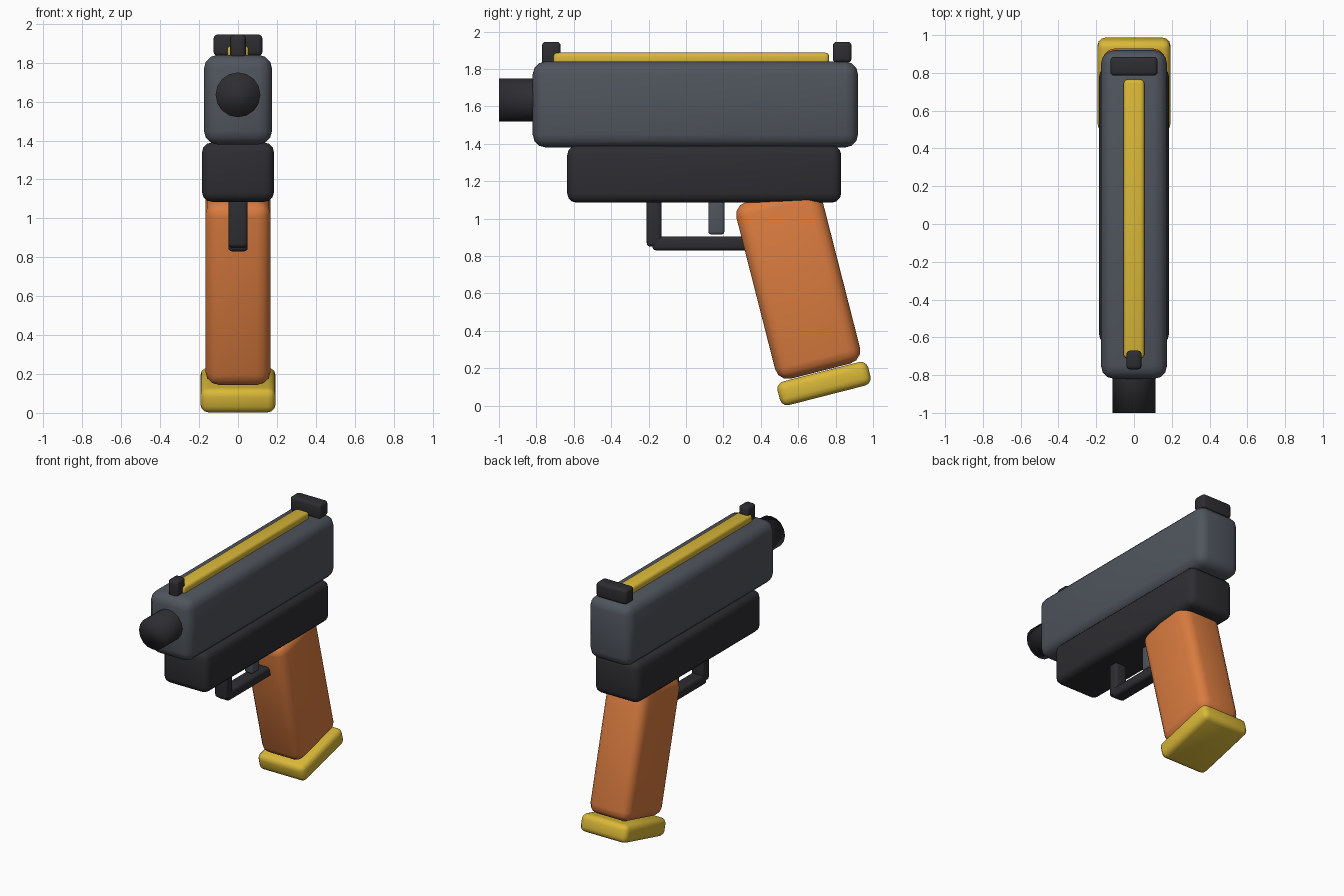
import bpy

default = bpy.data.objects.get("Cube")
if default:
    bpy.data.objects.remove(default, do_unlink=True)


def material(name, rgb):
    mat = bpy.data.materials.new(name)
    mat.use_nodes = True
    mat.diffuse_color = (*rgb, 1)
    bsdf = next(n for n in mat.node_tree.nodes if n.type == "BSDF_PRINCIPLED")
    bsdf.inputs["Base Color"].default_value = (*rgb, 1)
    return mat


slate = material("slate grey", (0.08, 0.09, 0.11))
black = material("soft black", (0.027, 0.027, 0.032))
orange = material("burnt orange", (0.7, 0.2, 0.05))
gold = material("gold", (0.7, 0.48, 0.04))

TILT = 0.25  # backward rake of the grip


def finish(obj, name, mat):
    obj.name = obj.data.name = name
    obj.data.materials.append(mat)
    bpy.ops.object.shade_smooth()
    return obj


def block(name, mat, width, y, z, length, height, bevel, tilt=0):
    """Rounded box centred on x = 0 at the given y and z."""
    bpy.ops.mesh.primitive_cube_add(size=1, location=(0, y, z), rotation=(tilt, 0, 0))
    obj = bpy.context.object
    obj.scale = (width, length, height)
    bpy.ops.object.transform_apply(location=False, rotation=False, scale=True)
    mod = obj.modifiers.new("rounded edges", "BEVEL")
    mod.width = bevel
    mod.segments = 3
    mod.limit_method = "NONE"
    return finish(obj, name, mat)


def span(name, mat, width, y0, y1, z0, z1, bevel):
    """Upright rounded box given by its extents."""
    return block(name, mat, width, (y0 + y1) / 2, (z0 + z1) / 2, y1 - y0, z1 - z0, bevel)


# Upper body
span("slide", slate, 0.35, -0.82, 0.92, 1.38, 1.84, 0.07)
span("frame", black, 0.37, -0.635, 0.83, 1.085, 1.39, 0.05)

# Barrel
bpy.ops.mesh.primitive_cylinder_add(vertices=16, radius=0.115, depth=0.4,
                                    location=(0, -0.8, 1.635), rotation=(1.5708, 0, 0))
finish(bpy.context.object, "barrel", black)

# Top rib and sights
span("top_rib", gold, 0.11, -0.71, 0.765, 1.82, 1.887, 0.02)
span("front_sight", black, 0.08, -0.77, -0.67, 1.82, 1.945, 0.02)
span("rear_sight", black, 0.25, 0.785, 0.885, 1.835, 1.945, 0.02)

# Trigger and its guard
span("trigger", slate, 0.07, 0.12, 0.205, 0.915, 1.12, 0.015)
span("guard_post", black, 0.1, -0.21, -0.13, 0.85, 1.12, 0.02)
span("guard_bar", black, 0.1, -0.18, 0.35, 0.83, 0.905, 0.02)

# Raked grip and its base plate
block("grip", orange, 0.335, 0.6, 0.657, 0.468, 0.975, 0.07, TILT)
block("grip_base", gold, 0.385, 0.738, 0.118, 0.5, 0.13, 0.04, TILT)
